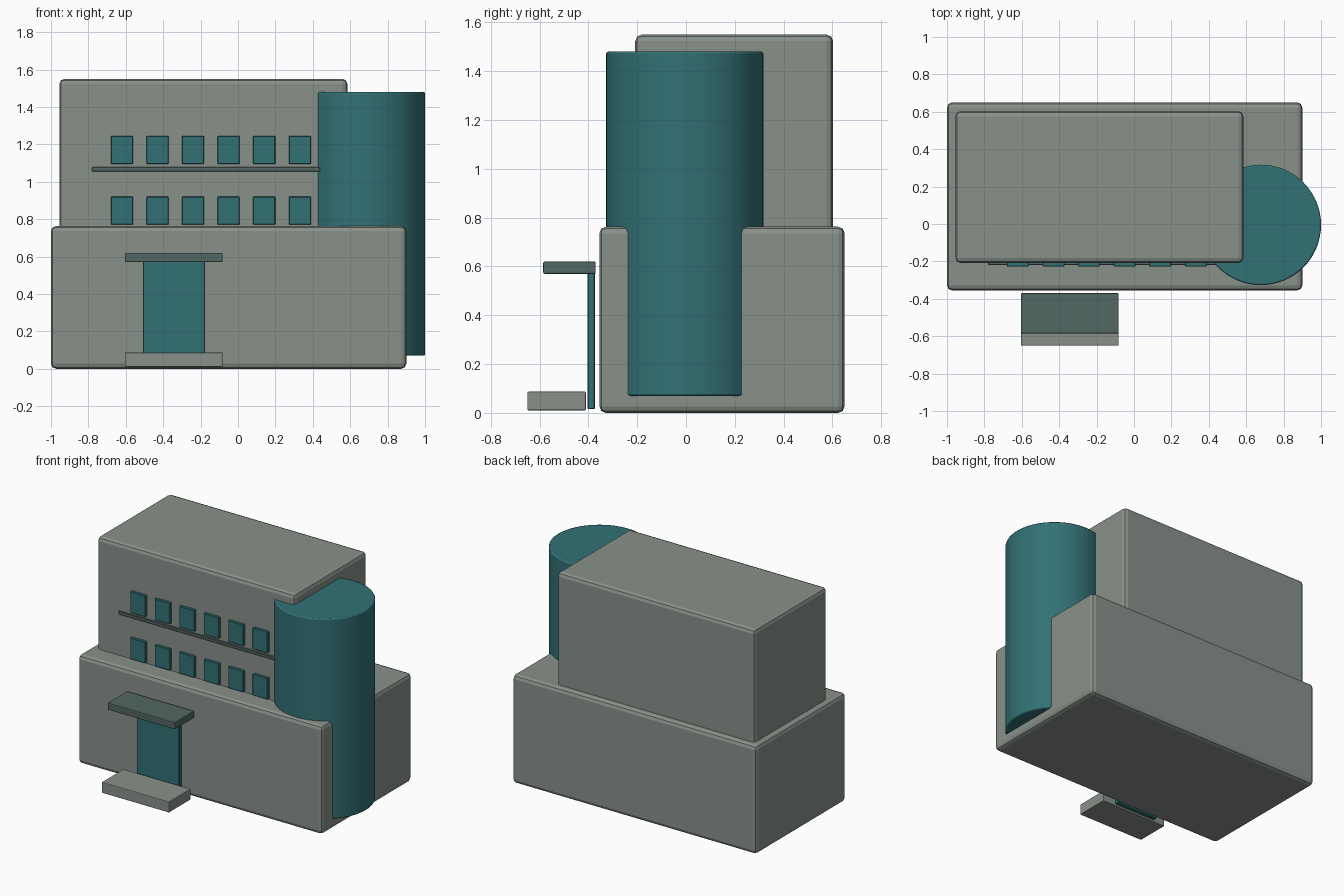
import bpy

if "Cube" in bpy.data.objects:
    bpy.data.objects.remove(bpy.data.objects["Cube"])


def material(name, rgb):
    m = bpy.data.materials.new(name)
    m.diffuse_color = (*rgb, 1.0)
    m.use_nodes = True
    m.node_tree.nodes["Principled BSDF"].inputs["Base Color"].default_value = m.diffuse_color
    return m


WALL = material("grey_green_wall", (0.25, 0.285, 0.255))
TEAL = material("teal_glass", (0.032, 0.165, 0.178))
TRIM = material("dark_trim", (0.085, 0.135, 0.125))


def finish(obj, name, mat, bevel, segments):
    obj.name = name
    obj.data.materials.append(mat)
    if bevel:
        mod = obj.modifiers.new("edge_bevel", "BEVEL")
        mod.width = bevel
        mod.segments = segments
        mod.limit_method = "ANGLE"
    return obj


def box(name, x, y, z, mat, bevel=0.0, segments=2):
    """Box from (min, max) pairs on each axis."""
    spans = (x, y, z)
    bpy.ops.mesh.primitive_cube_add(size=1, location=[(a + b) / 2 for a, b in spans])
    obj = bpy.context.object
    obj.scale = [b - a for a, b in spans]
    bpy.ops.object.transform_apply(location=False, rotation=False, scale=True)
    return finish(obj, name, mat, bevel, segments)


# Main volumes
box("lower_block", (-1.0, 0.9), (-0.355, 0.65), (0.0, 0.763), WALL, 0.027)
box("upper_block", (-0.955, 0.585), (-0.208, 0.603), (0.70, 1.55), WALL, 0.027)

# Round corner tower, shaded smooth around its side
bpy.ops.mesh.primitive_cylinder_add(vertices=64, radius=0.322, depth=1.41,
                                    location=(0.678, -0.005, 0.775))
tower = finish(bpy.context.object, "corner_tower", TEAL, 0.008, 2)
bpy.ops.object.shade_smooth_by_angle(angle=0.6)

# Two rows of windows with a ledge between them
for row, z in enumerate((0.77, 1.095)):
    for col in range(6):
        x = -0.68 + 0.1903 * col
        box(f"window_{row}_{col}", (x, x + 0.118), (-0.227, -0.2), (z, z + 0.15),
            TEAL, 0.003, 1)
box("ledge", (-0.78, 0.44), (-0.219, -0.195), (1.055, 1.078), TRIM, 0.003, 1)

# Entrance
box("door", (-0.507, -0.177), (-0.403, -0.373), (0.015, 0.575), TEAL, 0.003, 1)
box("canopy", (-0.605, -0.082), (-0.585, -0.37), (0.57, 0.62), TRIM, 0.005)
box("entrance_step", (-0.605, -0.082), (-0.65, -0.41), (0.01, 0.087), WALL, 0.005)
